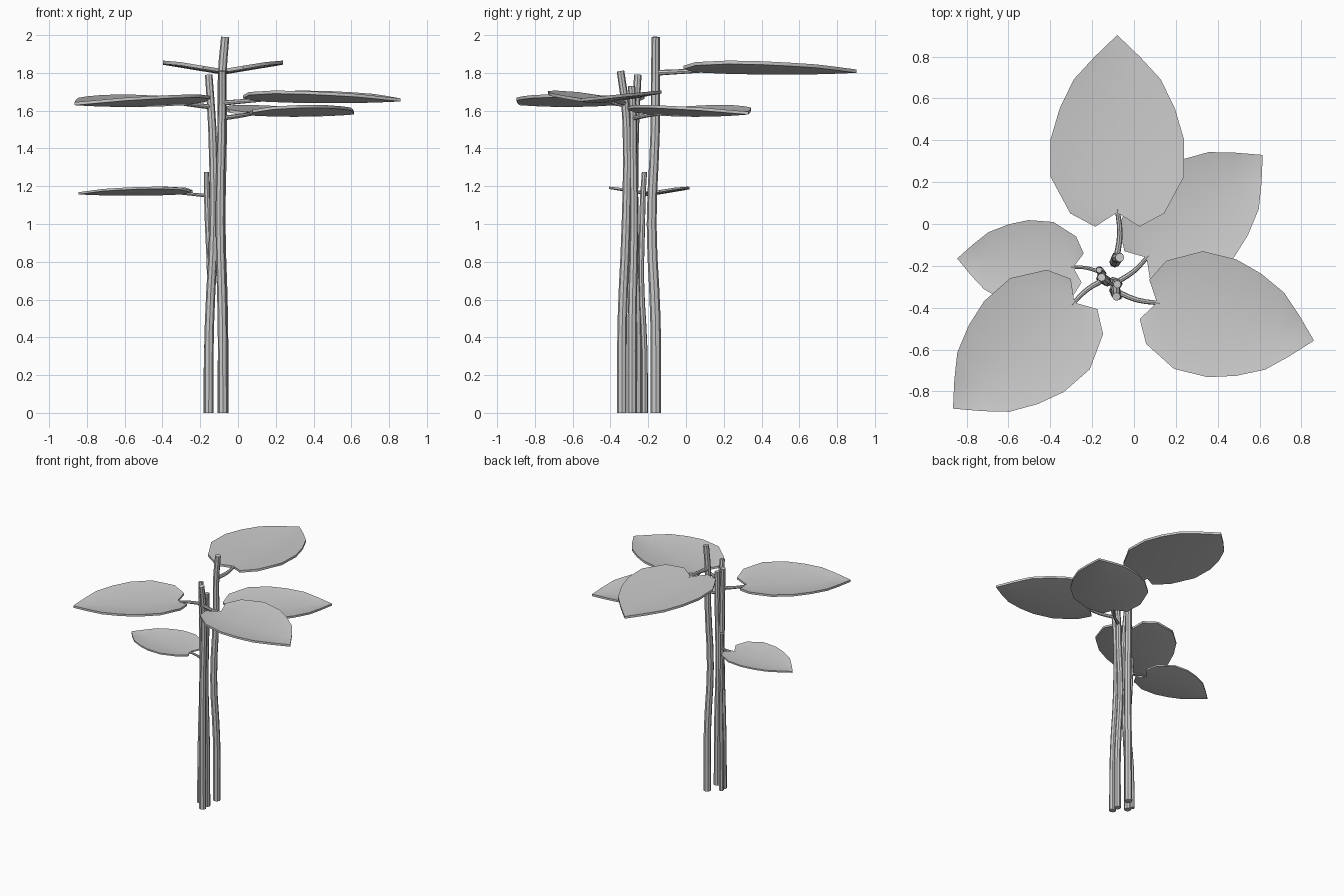
import bpy, bmesh
from mathutils import Vector

if "Cube" in bpy.data.objects:
    bpy.data.objects.remove(bpy.data.objects["Cube"])

# Half outline of a heart-shaped leaf: (along midrib, half width), unit length
OUTLINE = [(-0.08, 0.125), (-0.005, 0.265), (0.20, 0.375), (0.415, 0.375),
           (0.585, 0.325), (0.75, 0.245), (0.875, 0.13)]
FOLD = 0.165


def finish(obj):
    bpy.ops.object.select_all(action='DESELECT')
    obj.select_set(True)
    bpy.context.view_layer.objects.active = obj
    if obj.type == 'CURVE':
        bpy.ops.object.convert(target='MESH')
    bpy.ops.object.shade_smooth_by_angle(angle=0.6)


def tube(name, points, radius, end_scale):
    cu = bpy.data.curves.new(name, 'CURVE')
    cu.dimensions = '3D'
    cu.resolution_u = 3
    cu.bevel_depth = radius
    cu.bevel_resolution = 2
    cu.use_fill_caps = True
    sp = cu.splines.new('BEZIER')
    sp.bezier_points.add(len(points) - 1)
    for i, (bp, co) in enumerate(zip(sp.bezier_points, points)):
        bp.co = co
        bp.handle_left_type = bp.handle_right_type = 'AUTO'
        bp.radius = 1 + (end_scale - 1) * i / (len(points) - 1)
    obj = bpy.data.objects.new(name, cu)
    bpy.context.collection.objects.link(obj)
    finish(obj)


def leaf(name, base, tip, thickness):
    base, tip = Vector(base), Vector(tip)
    axis = tip - base
    length = axis.length
    side = Vector((-axis.y, axis.x, 0)).normalized()
    bm = bmesh.new()

    def vert(u, w):
        sag = 0.05 * length * max(u, 0) * (1 - u)
        z = FOLD * abs(w) * length - sag
        return bm.verts.new(base + axis * u + side * w * length + Vector((0, 0, z)))

    mid = [vert(0, 0)] + [vert(u, 0) for u, _ in OUTLINE[2:]] + [vert(1, 0)]
    for s in (1, -1):
        edge = [vert(u, s * w) for u, w in OUTLINE]
        bm.faces.new((mid[0], edge[0], edge[1]))
        for i in range(1, len(edge) - 1):
            bm.faces.new((mid[i - 1], edge[i], edge[i + 1], mid[i]))
        bm.faces.new((mid[-2], edge[-1], mid[-1]))
    # Give the blade thickness
    bmesh.ops.recalc_face_normals(bm, faces=bm.faces[:])
    new = bmesh.ops.extrude_face_region(bm, geom=bm.faces[:], use_keep_orig=True)['geom']
    bmesh.ops.translate(bm, vec=(0, 0, -thickness),
                        verts=[g for g in new if isinstance(g, bmesh.types.BMVert)])
    bmesh.ops.recalc_face_normals(bm, faces=bm.faces[:])
    me = bpy.data.meshes.new(name)
    bm.to_mesh(me)
    bm.free()
    obj = bpy.data.objects.new(name, me)
    bpy.context.collection.objects.link(obj)
    finish(obj)


# name, stem path, leaf base, leaf tip
PLANTS = [
    ("back", [(-.08, -.16, 0), (-.08, -.162, .5), (-.092, -.182, 1.0), (-.083, -.163, 1.5),
              (-.083, -.162, 1.8), (-.068, -.16, 1.99)],
     (-.08, .055, 1.82), (-.08, .903, 1.818)),
    ("right", [(-.08, -.34, 0), (-.083, -.337, .5), (-.095, -.317, 1.0), (-.087, -.313, 1.5),
               (-.084, -.323, 1.64), (-.084, -.347, 1.81)],
     (.11, -.375, 1.665), (.86, -.557, 1.665)),
    ("back_right", [(-.08, -.285, 0), (-.082, -.285, .5), (-.1, -.275, 1.0), (-.088, -.28, 1.4),
                    (-.085, -.28, 1.56), (-.08, -.288, 1.73)],
     (.06, -.16, 1.59), (.615, .33, 1.595)),
    ("front_left", [(-.155, -.26, 0), (-.152, -.26, .45), (-.128, -.275, 1.0), (-.134, -.272, 1.45),
                    (-.143, -.265, 1.62), (-.155, -.255, 1.79)],
     (-.285, -.375, 1.645), (-.865, -.882, 1.645)),
    ("left", [(-.165, -.22, 0), (-.162, -.222, .35), (-.148, -.238, .7), (-.16, -.232, 1.0),
              (-.165, -.228, 1.15), (-.167, -.22, 1.275)],
     (-.29, -.207, 1.168), (-.845, -.165, 1.168)),
]

for name, path, base, tip in PLANTS:
    k = path[-1][2] / 2
    # Stem
    tube(name + "_stem", path, 0.029 * k, 0.76)
    # Leaf stalk, slightly bowed
    start = Vector(path[4])
    end = Vector(base) + (Vector(tip) - Vector(base)) * 0.02 - Vector((0, 0, 0.008 * k))
    d = end - start
    middle = start + d * 0.5 + Vector((d.y, -d.x, 0)) * 0.06
    tube(name + "_stalk", [start, middle, end], 0.015 * k, 0.75)
    # Leaf blade
    leaf(name + "_leaf", base, tip, 0.018 * k)
